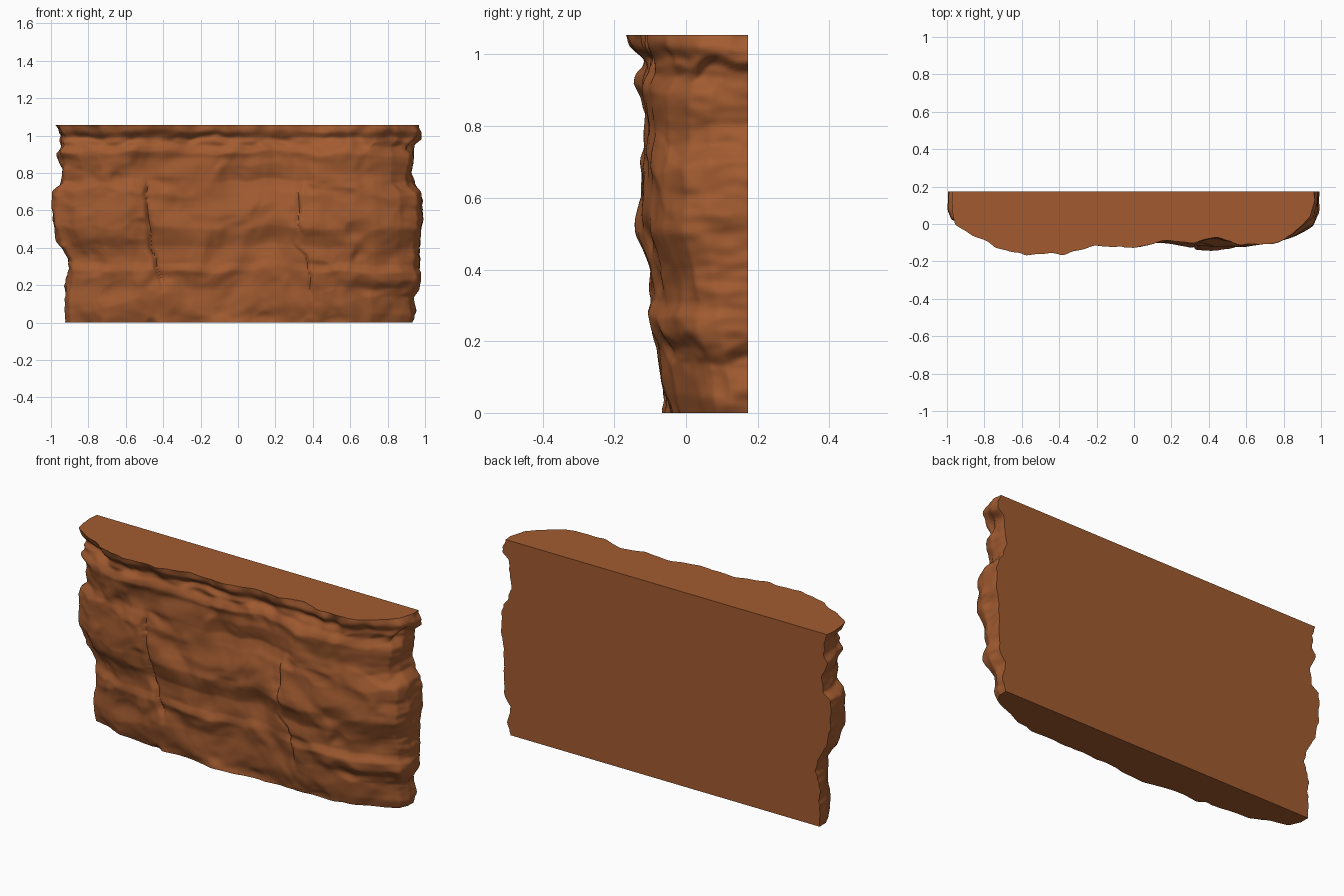
import bpy, bmesh, math
from mathutils import Vector, noise

if "Cube" in bpy.data.objects:
    bpy.data.objects.remove(bpy.data.objects["Cube"])

H, BACK = 1.055, 0.173


def lerp_table(xs, ys, v):
    """Piecewise interpolation, clamped at both ends."""
    if v <= xs[0]:
        return ys[0]
    for a, b, p, q in zip(xs, xs[1:], ys, ys[1:]):
        if v <= b:
            return p + (q - p) * (v - a) / (b - a)
    return ys[-1]


# Side silhouettes seen from the front
LEFT = ((0, .2, .3, .36, .45, .55, .7, .73, .8, .9, .94, .97, 1.0, H),
        (-.92, -.925, -.9, -.91, -.965, -.987, -.992, -.95, -.935, -.965, -.95, -.955, -.945, -.97))
RIGHT = ((0, .05, .16, .2, .4, .55, .7, .74, .8, .95, .98, 1.01, H),
         (.935, .95, .94, .97, .97, .987, .975, .94, .93, .94, .98, .985, .97))
# Ledges: outward offset by height
LEDGE = ((0, .18, .22, .27, .31, .4, .5, .68, .75, .83, .9, .945, .985, 1.02, H),
         (0, 0, .015, .022, .0, -.008, .009, .008, -.012, .014, .018, -.016, -.01, .0, .0))
# Plan outlines: shared width fractions, depth at four heights
F = (-1, -1, -.98, -.88, -.77, -.6, -.4, -.2, 0, .2, .33, .46, .6, .75, .88, .97, 1, 1)
LEVELS = (0, .5, .88, H)
DEPTH = (
    (BACK, .12, .06, .03, 0, -.03, -.04, -.045, -.05, -.05, -.053, -.05, -.045, -.015, .05, .09, .13, BACK),
    (BACK, .09, .03, -.03, -.07, -.10, -.115, -.10, -.095, -.09, -.10, -.123, -.118, -.10, -.06, -.005, .06, BACK),
    (BACK, .08, .02, -.05, -.09, -.12, -.11, -.09, -.08, -.07, -.08, -.115, -.11, -.09, -.05, .01, .07, BACK),
    (BACK, .06, 0, -.06, -.13, -.168, -.158, -.132, -.122, -.092, -.097, -.075, -.10, -.10, -.055, .04, .13, BACK))
# Cracks: heights, x positions, groove depth, step to their right
CRACKS = (((.2, .4, .55, .74), (-.41, -.46, -.49, -.48), .016, -.014),
          ((.5, .6, .72), (.335, .33, .33), .012, .020),
          ((.15, .2, .36, .42), (.40, .39, .36, .30), .010, .012))

# Column parameters, spaced by outline length
arc = [0]
for i in range(1, len(F)):
    arc.append(arc[-1] + math.hypot(F[i] - F[i - 1], DEPTH[1][i] - DEPTH[1][i - 1]))
COLS, ROWS = 280, 140


def base(s, z):
    f = lerp_table(arc, F, s)
    y = lerp_table(LEVELS, [lerp_table(arc, d, s) for d in DEPTH], z)
    # Silhouettes shift with depth so ledges on the ends are uneven
    zz = z + .09 * noise.noise((y * 7, f * 3, z * 3)) * max(0, min(1, (BACK - y) * 8, z * 5, (H - z) * 12))
    l, r = lerp_table(*LEFT, zz), lerp_table(*RIGHT, zz)
    x = (l + r) / 2 + f * (r - l) / 2
    x += f ** 9 * (.010 * noise.noise((f * 5, y * 9, z * 13)) + .006 * noise.noise((f * 5, y * 14, z * 37)))
    return Vector((x, y, z))


def relief(p):
    """Outward rock detail at a point."""
    x, y, z = p
    wob = .05 * noise.noise((x * 2.2, y * 2, 7)) + .025 * noise.noise((x * 8, y * 8, 3))
    fade = max(0, min(1, z / .1, (H - z) / .06))
    strength = max(.1, .8 + 1.3 * noise.noise((x * 2.5, y * 2, z * 3 + 11)))
    d = lerp_table(*LEDGE, z + wob * fade) * strength
    # Warp the coordinates so lumps look broken rather than layered
    wx = x + .08 * noise.noise((x * 5, y * 5, z * 5 + 20))
    wz = z + .06 * noise.noise((x * 4 + 30, y * 4, z * 5))
    d += .022 * noise.noise((wx * 4, y * 4, wz * 4.5 + 2))
    d += .014 * noise.noise((wx * 8 + 4, y * 8, wz * 9))
    d += .004 * noise.noise((wx * 17, y * 17, wz * 18))
    # Short sharp chips
    d -= .03 * max(0, noise.noise((wx * 7, y * 7, wz * 8 + 40)) - .25)
    for zs, xs, deep, step in CRACKS:
        if y < .05 and zs[0] - .04 < z < zs[-1] + .04:
            end = min(1, (zs[-1] + .04 - z) / .08, (z - zs[0] + .04) / .08)
            t = x - lerp_table(zs, xs, z) - .016 * noise.noise((z * 14, 1, step * 99))
            d -= deep * end * math.exp(-(t / .011) ** 2)
            if t > 0:
                d += step * end * math.exp(-t / .12)
    # Ragged undercut and broken edge of the top lip
    lip = .99 + wob * .5 + .015 * noise.noise((x * 14, y * 14, 5))
    d -= .026 * math.exp(-((z - lip) / .02) ** 2) * (.7 + noise.noise((x * 5, y * 5, 1)))
    d += .016 * noise.noise((x * 12, y * 12, z * 14)) * max(0, min(1, (z - .93) / .04))
    return d


# Rock sheet wrapped round left, front and right
bm = bmesh.new()
grid = []
for j in range(ROWS + 1):
    z = H * j / ROWS
    row = []
    for i in range(COLS + 1):
        s = arc[-1] * i / COLS
        p = base(s, z)
        t = base(min(s + .06, arc[-1]), z) - base(max(s - .06, 0), z)
        n = Vector((t.y, -t.x, 0)).normalized()
        w = min(1, max(0, (BACK - p.y) / .12))
        p += n * relief(p) * w * (1 - .4 * abs(n.x))
        p.y = min(p.y, BACK)
        row.append(bm.verts.new(p))
    grid.append(row)
for a, b in zip(grid, grid[1:]):
    for i in range(COLS):
        bm.faces.new((a[i], a[i + 1], b[i + 1], b[i]))

# Gently soften the sheet, keeping its rim in place
inner = [v for r in grid[1:-1] for v in r[1:-1]]
bmesh.ops.smooth_vert(bm, verts=inner, factor=.5, use_axis_x=True, use_axis_y=True, use_axis_z=True)

# Flat top, bottom and back
bm.faces.new(grid[-1])
bm.faces.new(grid[0][::-1])
bm.faces.new([r[0] for r in grid] + [r[-1] for r in reversed(grid)])
bmesh.ops.recalc_face_normals(bm, faces=bm.faces)

mesh = bpy.data.meshes.new("cliff_wall")
bm.to_mesh(mesh)
bm.free()
cliff = bpy.data.objects.new("cliff_wall", mesh)
bpy.context.collection.objects.link(cliff)

# Red-brown rock
rock = bpy.data.materials.new("red_rock")
rock.diffuse_color = (.36, .105, .03, 1)
rock.use_nodes = True
rock.node_tree.nodes["Principled BSDF"].inputs["Base Color"].default_value = rock.diffuse_color
mesh.materials.append(rock)

bpy.context.view_layer.objects.active = cliff
cliff.select_set(True)
bpy.ops.object.shade_smooth_by_angle(angle=math.radians(50))
